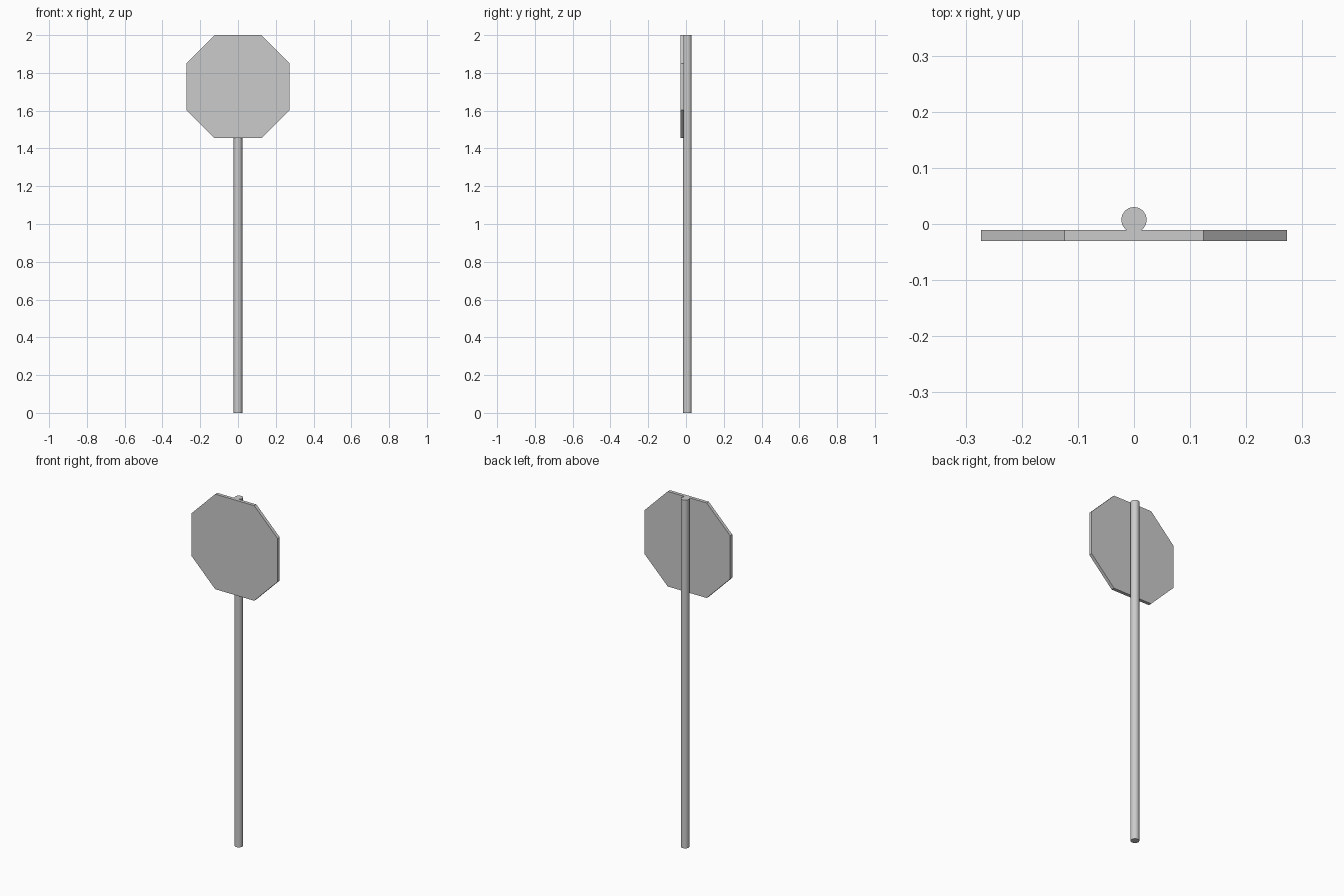
import bpy, bmesh

if "Cube" in bpy.data.objects:
    bpy.data.objects.remove(bpy.data.objects["Cube"])

# Round pole
bpy.ops.mesh.primitive_cylinder_add(vertices=16, radius=0.0228, depth=2.0,
                                    location=(0, 0.0075, 1.0))
pole = bpy.context.object
pole.name = "pole"
bpy.ops.object.shade_smooth_by_angle()

# Octagonal sign plate: square corners cut at 45 degrees, extruded to thickness
H, S = 0.273, 0.124          # half width, half length of the straight sides
Y_FRONT, Y_BACK, Z_MID = -0.03, -0.011, 1.727
outline = [(S, -H), (H, -S), (H, S), (S, H), (-S, H), (-H, S), (-H, -S), (-S, -H)]

bm = bmesh.new()
face = bm.faces.new([bm.verts.new((x, Y_FRONT, Z_MID + z)) for x, z in outline])
ext = bmesh.ops.extrude_face_region(bm, geom=[face], use_keep_orig=True)
verts = [g for g in ext["geom"] if isinstance(g, bmesh.types.BMVert)]
bmesh.ops.translate(bm, verts=verts, vec=(0, Y_BACK - Y_FRONT, 0))
bmesh.ops.recalc_face_normals(bm, faces=bm.faces)
mesh = bpy.data.meshes.new("sign_plate")
bm.to_mesh(mesh)
bm.free()
plate = bpy.data.objects.new("sign_plate", mesh)
bpy.context.collection.objects.link(plate)
